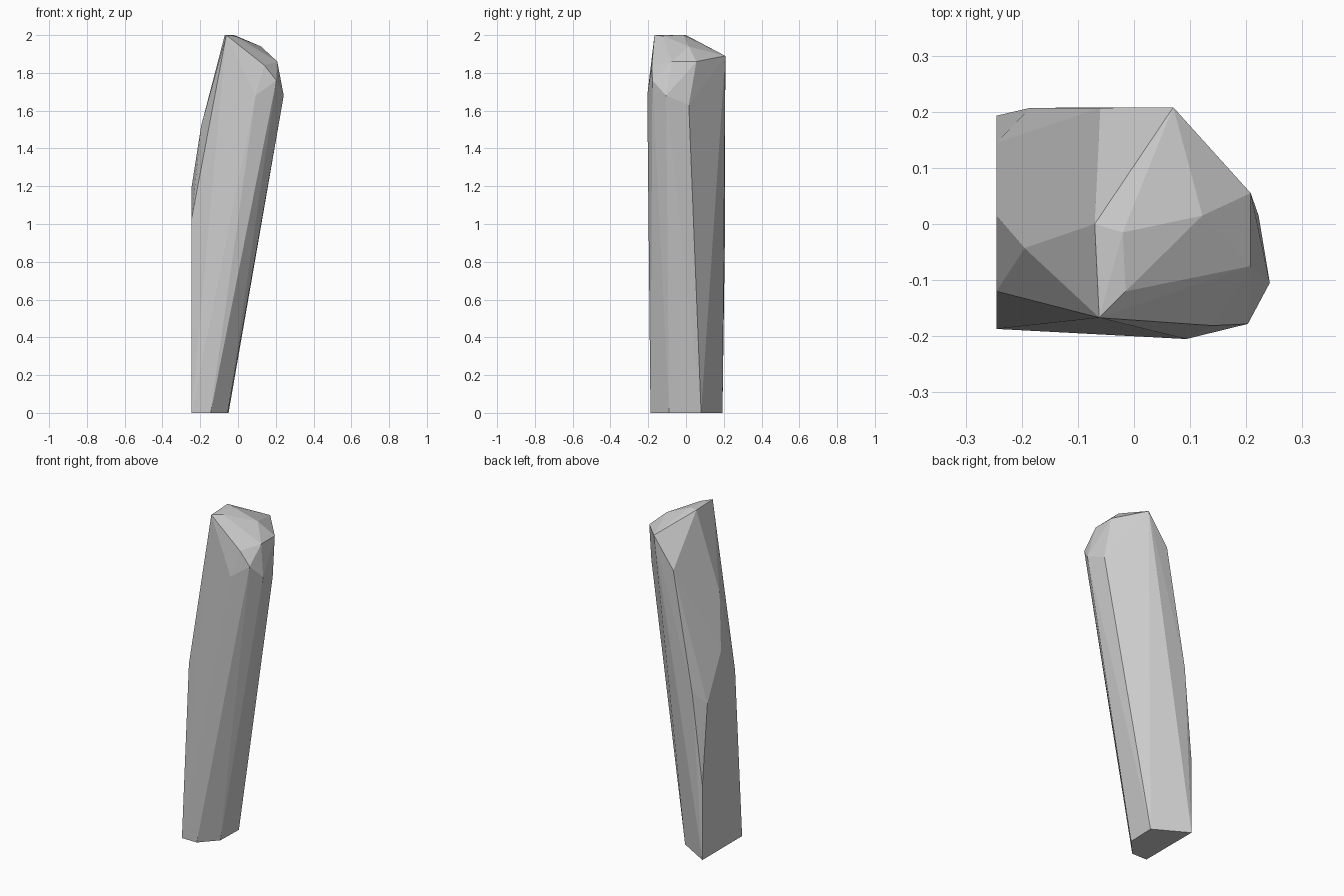
import bpy, bmesh, math

if "Cube" in bpy.data.objects:
    bpy.data.objects.remove(bpy.data.objects["Cube"])

# Corner points of the leaning, chiselled stone, grouped by zone
foot = [(-0.245, -0.187, 0), (-0.145, -0.188, 0), (-0.055, -0.09, 0),
        (-0.05, 0.08, 0), (-0.245, 0.193, 0)]
left_chips = [(-0.245, 0.193, 0.45), (-0.245, 0.145, 0.93), (-0.185, 0.207, 1.01),
              (-0.245, 0.015, 1.20), (-0.245, -0.12, 1.03), (-0.195, -0.043, 1.52)]
shoulder = [(0.093, -0.205, 1.68), (0.203, -0.178, 1.76), (0.242, -0.105, 1.68),
            (0.222, 0.015, 1.63), (0.14, -0.181, 1.84), (-0.06, 0.207, 1.71)]
crown = [(0.208, 0.055, 1.86), (0.208, -0.075, 1.86), (0.07, 0.208, 1.89),
         (0.122, 0.015, 1.94), (-0.02, -0.015, 2.0), (-0.015, -0.12, 1.995),
         (-0.07, 0.0, 2.0), (-0.062, -0.167, 2.0)]

# Stone body: faceted hull stretched over the corners
bm = bmesh.new()
for p in foot + left_chips + shoulder + crown:
    bm.verts.new(p)
res = bmesh.ops.convex_hull(bm, input=bm.verts[:])
loose = [v for v in bm.verts if not v.link_faces]
bmesh.ops.delete(bm, geom=loose, context='VERTS')
bmesh.ops.dissolve_limit(bm, angle_limit=math.radians(0.8), verts=bm.verts[:], edges=bm.edges[:])
bmesh.ops.recalc_face_normals(bm, faces=bm.faces[:])
for f in bm.faces:
    f.smooth = False

mesh = bpy.data.meshes.new("standing_stone")
bm.to_mesh(mesh)
bm.free()

# Single grey stone colour
stone = bpy.data.materials.new("stone grey")
stone.diffuse_color = (0.6, 0.6, 0.6, 1)
stone.use_nodes = True
stone.node_tree.nodes["Principled BSDF"].inputs["Base Color"].default_value = stone.diffuse_color
mesh.materials.append(stone)

obj = bpy.data.objects.new("standing_stone", mesh)
bpy.context.scene.collection.objects.link(obj)
